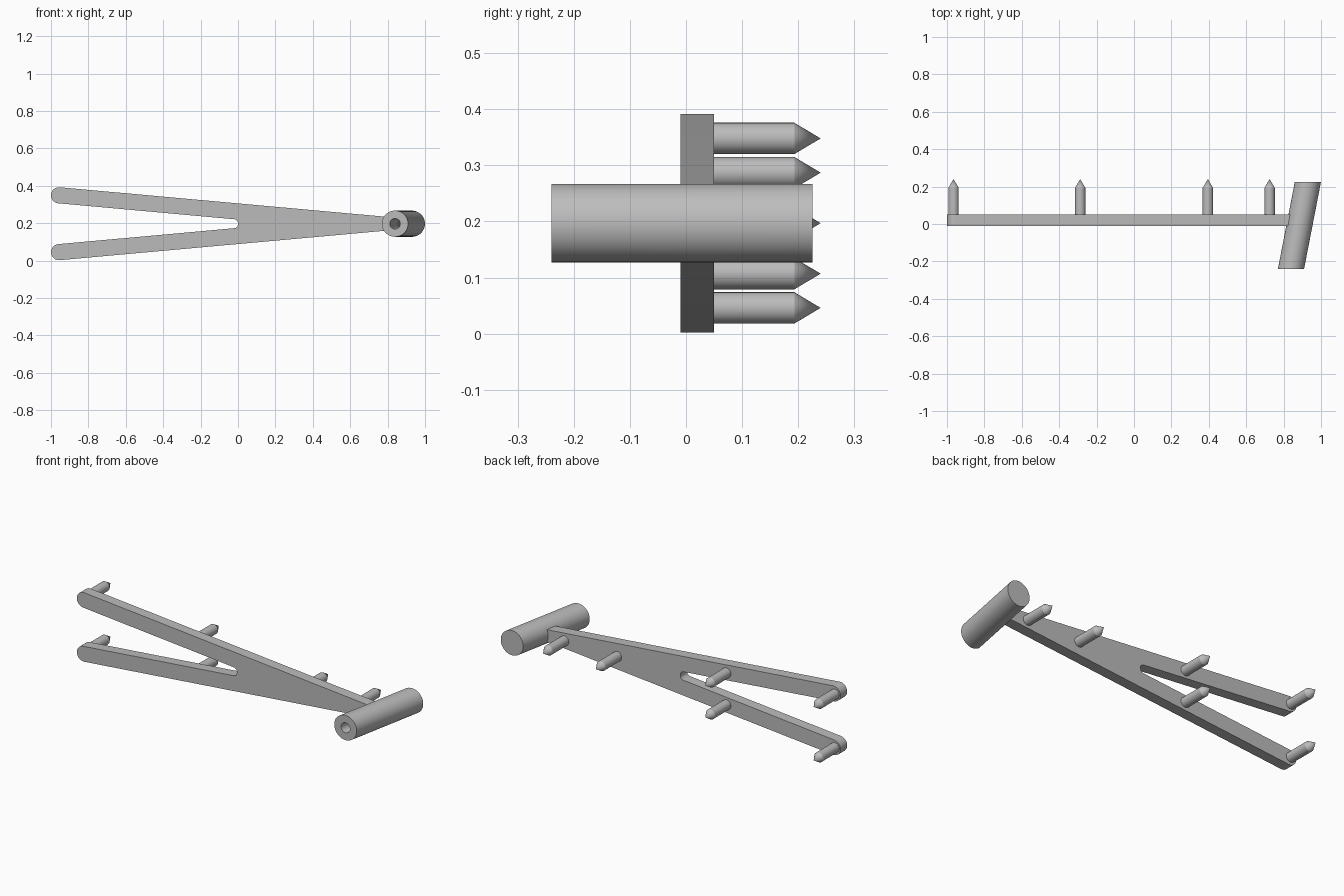
import bpy
import bmesh
from math import sin, cos, pi, radians, atan2

if "Cube" in bpy.data.objects:
    bpy.data.objects.remove(bpy.data.objects["Cube"], do_unlink=True)

MID_Z = 0.197
FRONT_Y, BACK_Y = -0.01, 0.05

# Single grey material
grey = bpy.data.materials.new("plain_grey")
grey.use_nodes = True
colour = (0.5, 0.5, 0.5, 1)
grey.diffuse_color = colour
grey.node_tree.nodes["Principled BSDF"].inputs["Base Color"].default_value = colour


def finish(bm, name):
    """Turn the bmesh into a shaded object."""
    bmesh.ops.recalc_face_normals(bm, faces=bm.faces)
    mesh = bpy.data.meshes.new(name)
    bm.to_mesh(mesh)
    bm.free()
    mesh.materials.append(grey)
    obj = bpy.data.objects.new(name, mesh)
    bpy.context.collection.objects.link(obj)
    bpy.ops.object.select_all(action='DESELECT')
    obj.select_set(True)
    bpy.context.view_layer.objects.active = obj
    bpy.ops.object.shade_smooth_by_angle(angle=radians(30))
    return obj


def tube(name, profile, x, z, lean=0.0, sides=48):
    """Stack round sections (y, radius) along y; lean slants them in x."""
    bm = bmesh.new()
    rings = []
    for y, r in profile:
        angles = [2 * pi * i / sides for i in range(sides)] if r else [0]
        rings.append([bm.verts.new((x + lean * y + r * cos(a), y, z + r * sin(a)))
                      for a in angles])
    for a, b in zip(rings, rings[1:]):
        for i in range(sides):
            j = (i + 1) % sides
            if len(b) == 1:
                bm.faces.new((a[i], a[j], b[0]))
            else:
                bm.faces.new((a[i], a[j], b[j], b[i]))
    for ring in (rings[0], rings[-1]):
        if len(ring) > 1:
            bm.faces.new(ring)
    return finish(bm, name)


def arc(cx, cz, r, start, end, steps):
    return [(cx + r * cos(start + (end - start) * i / steps),
             cz + r * sin(start + (end - start) * i / steps)) for i in range(steps + 1)]


# Forked plate: upper half outline (heights from the middle line), then mirrored
slope = atan2(0.157, 1.737)
half = [(0.86, 0.031)]
half += arc(-0.957, 0.152, 0.043, pi / 2 - slope, 3 * pi / 2 - slope, 16)
half += arc(-0.022, 0.002, 0.022, pi / 2 - slope, 0.08, 10)
outline = half + [(x, -z) for x, z in reversed(half)]
bm = bmesh.new()
face = bm.faces.new([bm.verts.new((x, FRONT_Y, MID_Z + z)) for x, z in outline])
extruded = bmesh.ops.extrude_face_region(bm, geom=[face], use_keep_orig=True)
moved = [v for v in extruded["geom"] if isinstance(v, bmesh.types.BMVert)]
bmesh.ops.translate(bm, verts=moved, vec=(0, BACK_Y - FRONT_Y, 0))
finish(bm, "forked_plate")

# Slanted barrel with a blind bore opening at the front
tube("slanted_barrel",
     [(0.18, 0.028), (-0.24, 0.028), (-0.24, 0.07), (0.225, 0.07)],
     0.886, MID_Z, lean=0.194)

# Pointed pegs on the back of the plate
pegs = [("arm_tip_peg", -0.965, 0.151), ("arm_middle_peg", -0.288, 0.09),
        ("inner_peg", 0.395, 0), ("barrel_side_peg", 0.725, 0)]
for name, x, offset in pegs:
    for side, label in ((1, "upper_"), (-1, "lower_")):
        if offset or side == 1:
            tube((label if offset else "") + name,
                 [(0.03, 0.028), (0.193, 0.028), (0.24, 0)],
                 x, MID_Z + side * offset, sides=32)
